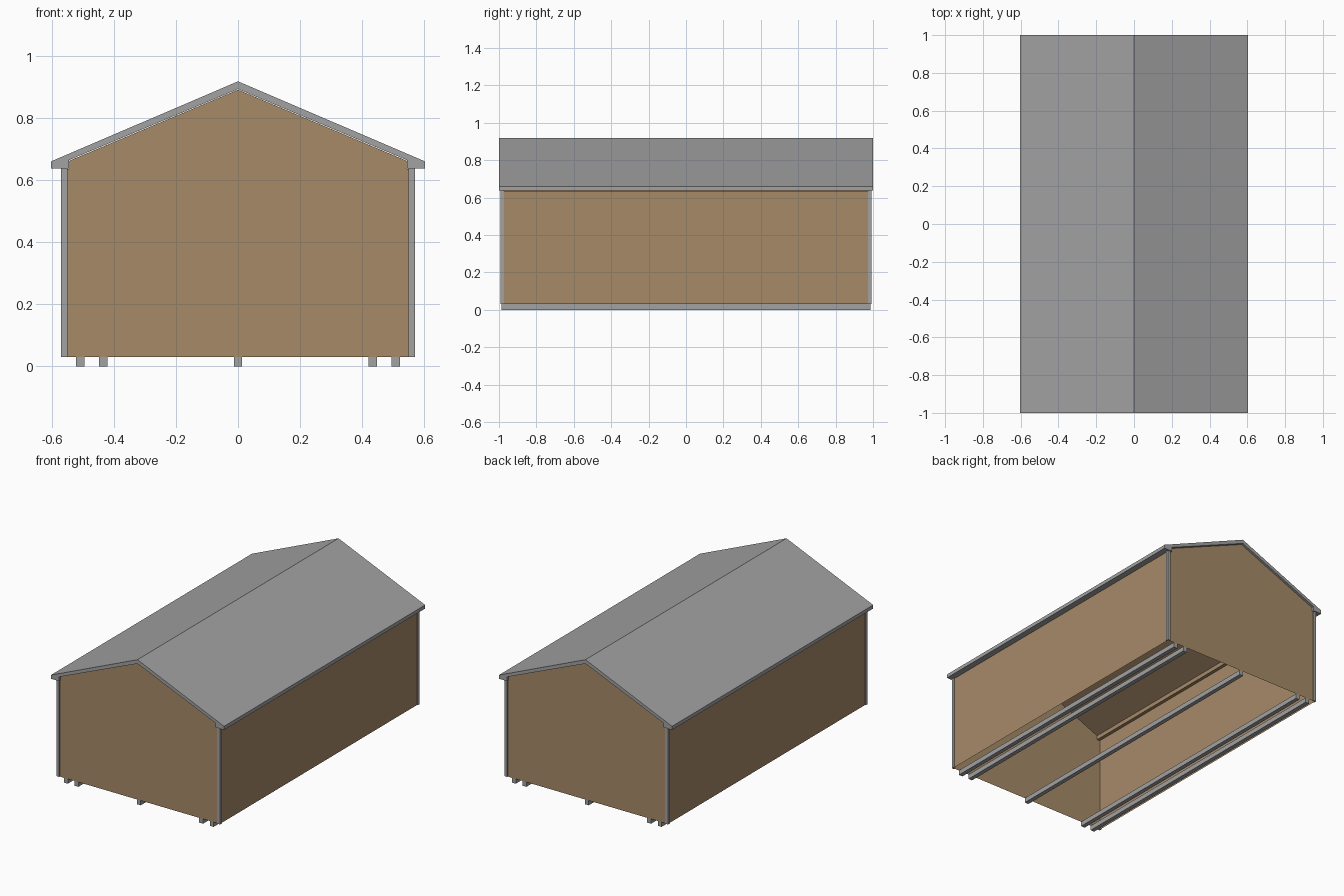
import bpy, bmesh

if "Cube" in bpy.data.objects:
    bpy.data.objects.remove(bpy.data.objects["Cube"])


def material(name, rgb):
    m = bpy.data.materials.new(name)
    m.diffuse_color = (*rgb, 1.0)
    m.use_nodes = True
    m.node_tree.nodes["Principled BSDF"].inputs["Base Color"].default_value = m.diffuse_color
    return m


GRAY = material("gray trim", (0.36, 0.36, 0.36))
BROWN = material("brown siding", (0.385, 0.255, 0.14))


def prism(name, profile, lo, hi, mat, axis="y", open_first=False):
    """Extrude a 2D profile along y (profile is x,z) or z (profile is x,y)."""
    place = (lambda p, t: (p[0], t, p[1])) if axis == "y" else (lambda p, t: (p[0], p[1], t))
    bm = bmesh.new()
    a = [bm.verts.new(place(p, lo)) for p in profile]
    b = [bm.verts.new(place(p, hi)) for p in profile]
    bm.faces.new(a)
    bm.faces.new(b[::-1])
    n = len(profile)
    for i in range(1 if open_first else 0, n):
        j = (i + 1) % n
        bm.faces.new((a[j], a[i], b[i], b[j]))
    bmesh.ops.recalc_face_normals(bm, faces=bm.faces[:])
    me = bpy.data.meshes.new(name)
    bm.to_mesh(me)
    bm.free()
    me.materials.append(mat)
    ob = bpy.data.objects.new(name, me)
    bpy.context.collection.objects.link(ob)
    return ob


def mirrored(half):
    """Complete a symmetric profile from its right half (ending on x = 0)."""
    return half + [(-x, z) for x, z in half[-2::-1]]


# Wall shell with gable ends, open underneath, stepped in below the eaves
walls = mirrored([(0.565, 0.03), (0.565, 0.636), (0.544, 0.636), (0.544, 0.662), (0, 0.891)])
walls = [walls[-1]] + walls[:-1]          # first edge is the open bottom
prism("wall_shell", walls, -0.987, 0.987, BROWN, open_first=True)

# Roof slab with boxed eaves
outer = mirrored([(0.603, 0.637), (0.603, 0.660), (0, 0.918)])
inner = mirrored([(0.545, 0.637), (0.545, 0.664), (0, 0.893)])
prism("roof", outer + inner[::-1], -1.0, 1.0, GRAY)

# L-shaped corner trim
for sx, side in ((-1, "left"), (1, "right")):
    for sy, end in ((-1, "front"), (1, "back")):
        ell = [(0.570, 0.993), (0.550, 0.993), (0.550, 0.9875),
               (0.5655, 0.9875), (0.5655, 0.973), (0.570, 0.973)]
        prism(f"corner_trim_{end}_{side}", [(sx * x, sy * y) for x, y in ell],
              0.03, 0.637, GRAY, axis="z")

# Skids under the building
for i, x in enumerate((-0.508, -0.434, 0, 0.434, 0.508)):
    w = 0.0135
    prism(f"skid_{i + 1}", [(x - w, 0), (x + w, 0), (x + w, 0.03), (x - w, 0.03)],
          -0.987, 0.987, GRAY)
